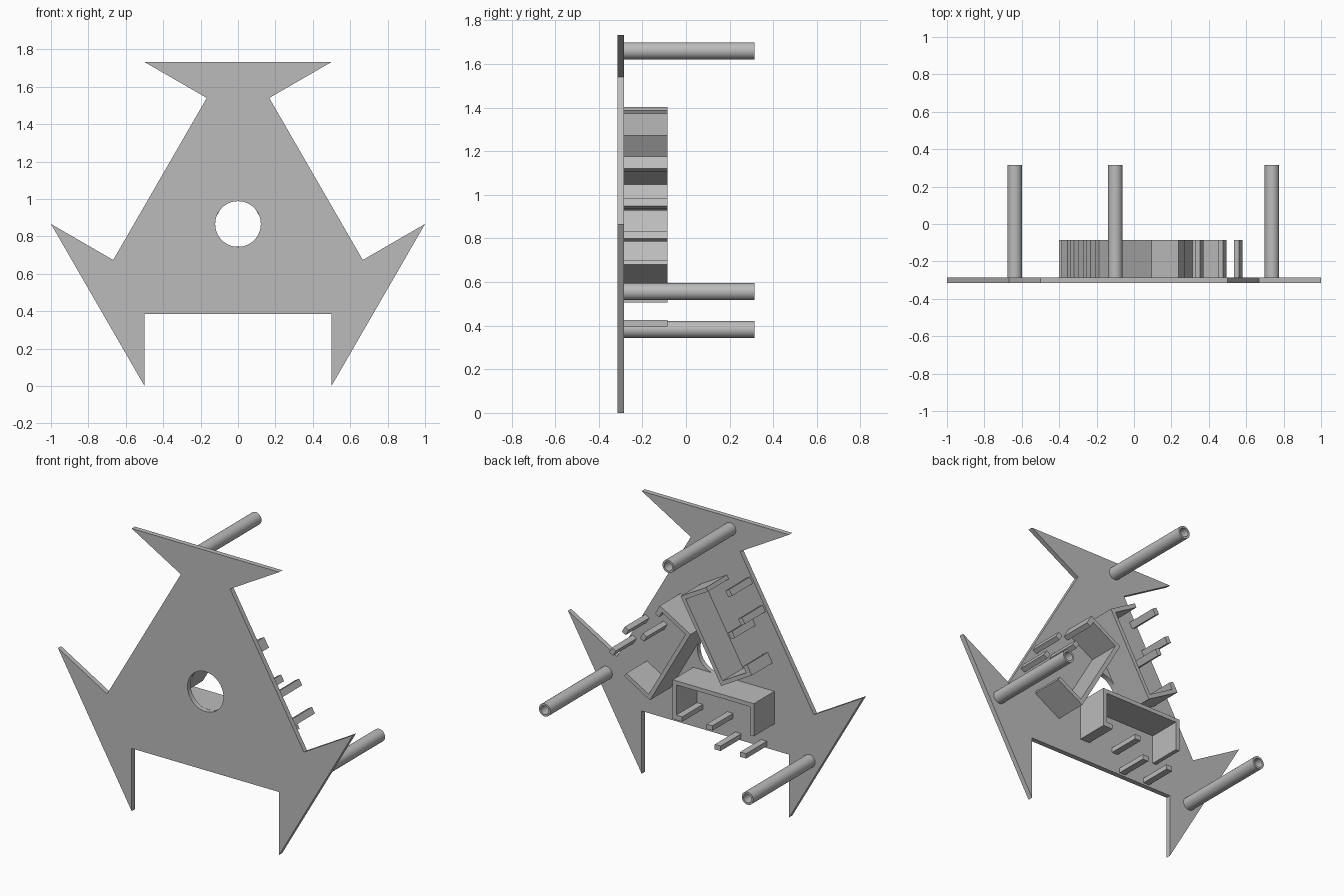
import bpy, bmesh, math
from mathutils import Matrix, Vector

cube = bpy.data.objects.get("Cube")
if cube:
    bpy.data.objects.remove(cube, do_unlink=True)

grey = bpy.data.materials.new("plain_grey")
grey.use_nodes = True
grey.diffuse_color = (0.5, 0.5, 0.5, 1)
grey.node_tree.nodes["Principled BSDF"].inputs["Base Color"].default_value = (0.5, 0.5, 0.5, 1)

CENTRE = 0.866            # height of the plate centre
FRONT, BACK = -0.315, -0.285
BRACKET_END, TUBE_END = -0.085, 0.315
TURNS = [math.radians(a) for a in (0, 120, 240)]


def turned(x, z, angle):
    """Rotate a point (relative to the plate centre) in the x-z plane."""
    c, s = math.cos(angle), math.sin(angle)
    return x * c - z * s, x * s + z * c


def prism(name, loops, y0, y1, angle=0.0, smooth=False):
    """Extrude outlines along y; loops after the first are holes."""
    bm = bmesh.new()
    for loop in loops:
        points = [turned(x, z, angle) for x, z in loop]
        verts = [bm.verts.new((x, y0, z + CENTRE)) for x, z in points]
        for i, v in enumerate(verts):
            bm.edges.new((v, verts[i - 1]))
    bmesh.ops.triangle_fill(bm, edges=bm.edges[:], use_beauty=True)
    bmesh.ops.dissolve_limit(bm, angle_limit=0.01, verts=bm.verts[:], edges=bm.edges[:])
    out = bmesh.ops.extrude_face_region(bm, geom=bm.faces[:], use_keep_orig=True)
    moved = [g for g in out["geom"] if isinstance(g, bmesh.types.BMVert)]
    bmesh.ops.translate(bm, verts=moved, vec=(0, y1 - y0, 0))
    bmesh.ops.recalc_face_normals(bm, faces=bm.faces[:])
    mesh = bpy.data.meshes.new(name)
    bm.to_mesh(mesh)
    bm.free()
    mesh.materials.append(grey)
    obj = bpy.data.objects.new(name, mesh)
    bpy.context.collection.objects.link(obj)
    if smooth:
        bpy.ops.object.select_all(action='DESELECT')
        obj.select_set(True)
        bpy.context.view_layer.objects.active = obj
        bpy.ops.object.shade_smooth_by_angle(angle=math.radians(35))
    return obj


def circle(cx, cz, r, n):
    return [(cx + r * math.cos(math.tau * i / n), cz + r * math.sin(math.tau * i / n))
            for i in range(n)]


def rectangle(x0, z0, x1, z1):
    return [(x0, z0), (x1, z0), (x1, z1), (x0, z1)]


# Three-armed plate with a round central hole
arm = [(0.167, 0.674), (0.5, 0.866), (-0.5, 0.866), (-0.167, 0.674)]
outline = [turned(x, z, a) for a in TURNS for x, z in arm]
prism("plate", [outline, circle(0, 0, 0.122, 48)], FRONT, BACK, smooth=True)

# Bracket outline: top wall, short wall and long wall, open downwards
LEFT, RIGHT, TOP, WALL = -0.4, 0.15, -0.12, 0.025
SHORT, LONG = -0.32, -0.36
bracket = [(LEFT, TOP), (LEFT, SHORT), (LEFT + WALL, SHORT), (LEFT + WALL, TOP - WALL),
           (RIGHT - WALL, TOP - WALL), (RIGHT - WALL, LONG), (RIGHT, LONG), (RIGHT, TOP)]

# Lower-left corners of the small pegs
pegs = [(0.085, -0.36), (-0.12, -0.36), (-0.175, -0.47), (-0.348, -0.47)]

for n, a in enumerate(TURNS, 1):
    prism(f"bracket_{n}", [bracket], BACK, BRACKET_END, a)
    for k, (x, z) in enumerate(pegs, 1):
        prism(f"peg_{n}_{k}", [rectangle(x, z, x + 0.04, z + 0.03)], BACK, BRACKET_END, a)
    # Hollow standoff tube
    prism(f"standoff_tube_{n}",
          [circle(-0.1, 0.794, 0.039, 32), circle(-0.1, 0.794, 0.027, 32)],
          BACK, TUBE_END, a, smooth=True)
